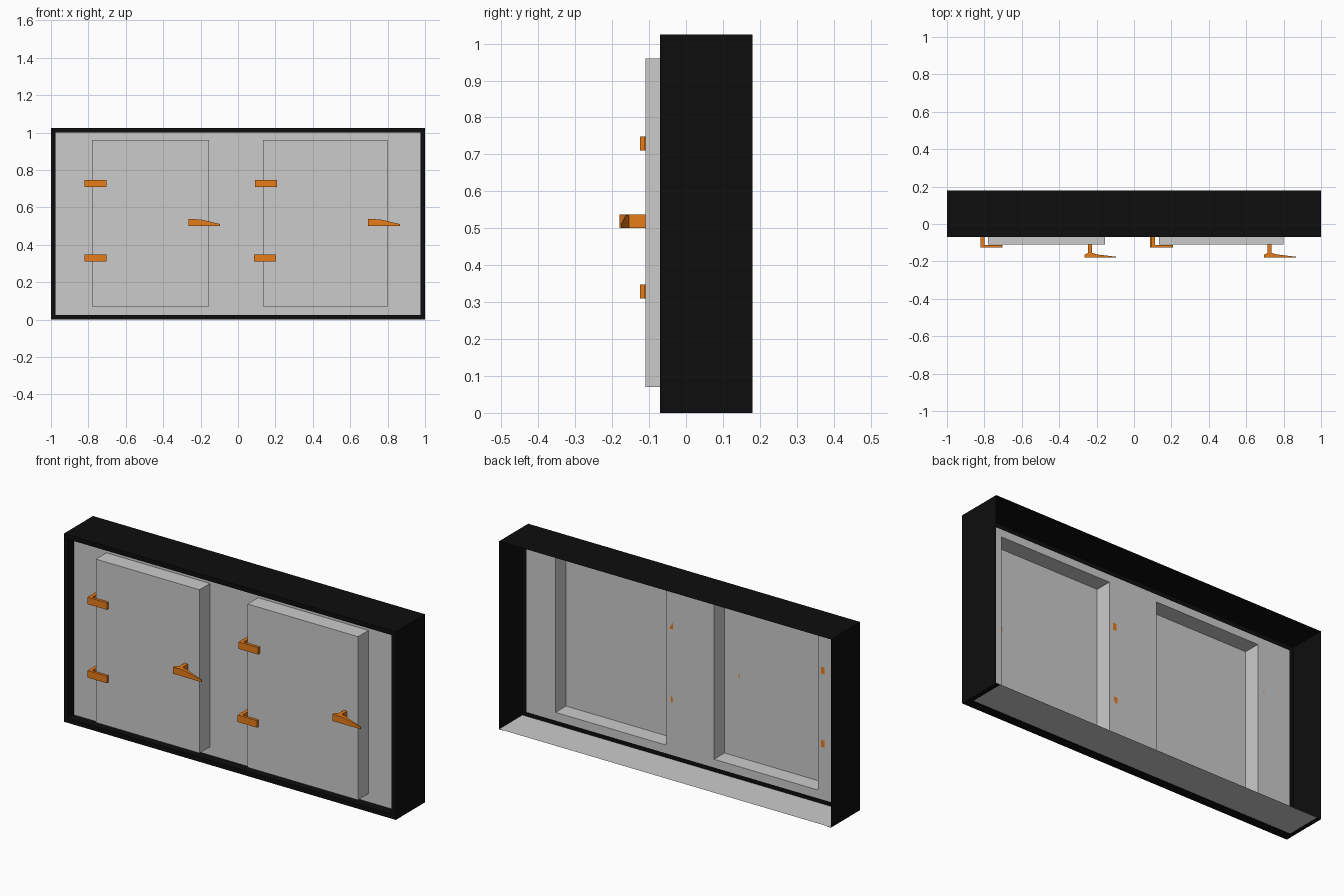
import bpy, bmesh

if "Cube" in bpy.data.objects:
    bpy.data.objects.remove(bpy.data.objects["Cube"])


def material(name, color):
    m = bpy.data.materials.new(name)
    m.diffuse_color = color
    m.use_nodes = True
    m.node_tree.nodes["Principled BSDF"].inputs["Base Color"].default_value = m.diffuse_color
    return m


BLACK = material("black_paint", (0.004, 0.004, 0.004, 1))
ORANGE = material("orange_metal", (0.8, 0.2, 0.01, 1))

H = 1.025                                # overall height
RIM = 0.025                              # width of the front rim
FRONT, PANEL, BACK = -0.07, -0.02, 0.18  # depths of rim, panel, open back
DOOR_Y, Z0, Z1 = -0.11, 0.07, 0.96       # door face and door height range
DOORS = [(-0.78, -0.155), (0.135, 0.80)]


def make(name, quads, mat=None):
    bm = bmesh.new()
    for q in quads:
        bm.faces.new([bm.verts.new(p) for p in q])
    bmesh.ops.remove_doubles(bm, verts=bm.verts, dist=1e-5)
    bmesh.ops.recalc_face_normals(bm, faces=bm.faces)
    me = bpy.data.meshes.new(name)
    bm.to_mesh(me)
    bm.free()
    ob = bpy.data.objects.new(name, me)
    bpy.context.collection.objects.link(ob)
    if mat:
        me.materials.append(mat)
    return ob


def rect(x0, x1, z0, z1, y):
    return [(x0, y, z0), (x1, y, z0), (x1, y, z1), (x0, y, z1)]


def bridge(a, b, closed=True):
    n = len(a)
    return [[a[i], a[(i + 1) % n], b[(i + 1) % n], b[i]]
            for i in range(n if closed else n - 1)]


def box(x, y, z):
    a, b = rect(*x, *z, y[0]), rect(*x, *z, y[1])
    return [a, b[::-1]] + bridge(a, b)


# black surround: front rim with depth, thin top and side walls
outer = [rect(-1, 1, 0, H, y) for y in (FRONT, PANEL, BACK)]
inner = [rect(-1 + RIM, 1 - RIM, RIM, H - RIM, y) for y in (FRONT, PANEL)]
make("rim", bridge(outer[0], inner[0]) + bridge(inner[0], inner[1])
     + bridge(inner[1], outer[1]) + bridge(outer[1], outer[0]), BLACK)
make("walls", bridge(outer[1][1:] + outer[1][:1],
                     outer[2][1:] + outer[2][:1], closed=False), BLACK)

# grey floor, with a thin black strip under each side
fz = 0.002
make("floor", [[(-1, PANEL, fz), (1, PANEL, fz), (1, BACK, fz), (-1, BACK, fz)]])
for s in (-1, 1):
    make("floor_edge", [[(s, PANEL, 0), (s * (1 - RIM), PANEL, 0),
                         (s * (1 - RIM), BACK, 0), (s, BACK, 0)]], BLACK)

# front panel with both doors pushed forward as hollow trays
xs = [-1 + RIM, *DOORS[0], *DOORS[1], 1 - RIM]
zs = [RIM, Z0, Z1, H - RIM]
quads = []
for i in range(5):
    for j in range(3):
        cell = rect(xs[i], xs[i + 1], zs[j], zs[j + 1], PANEL)
        if j == 1 and i in (1, 3):
            face = rect(xs[i], xs[i + 1], zs[j], zs[j + 1], DOOR_Y)
            quads += [face] + bridge(face, cell)
        else:
            quads.append(cell)
make("door_panel", quads)

# L-shaped hinges: post from the panel plus plate over the door
for x, z in [(-0.82, 0.31), (-0.82, 0.71), (0.085, 0.31), (0.092, 0.71)]:
    foot = [(x, PANEL), (x, -0.125), (x + 0.117, -0.125), (x + 0.117, -0.111),
            (x + 0.02, -0.111), (x + 0.02, PANEL)]
    lo = [(a, b, z) for a, b in foot]
    hi = [(a, b, z + 0.038) for a, b in foot]
    make("hinge", [lo, hi] + bridge(lo, hi), ORANGE)

# handles: lever tapering to its tip, on a short stem
LEVER = [(0, -0.165, 0.537), (0.02, -0.155, 0.537), (0.04, -0.155, 0.537),
         (0.07, -0.163, 0.535), (0.17, -0.175, 0.511)]
for x in (-0.265, 0.695):
    rings = [[(x + dx, -0.18, 0.5), (x + dx, y, 0.5), (x + dx, y, z),
              (x + dx, -0.18, z)] for dx, y, z in LEVER]
    quads = [rings[0], rings[-1]]
    for a, b in zip(rings, rings[1:]):
        quads += bridge(a, b)
    make("handle_lever", quads, ORANGE)
    make("handle_stem", box((x + 0.02, x + 0.04), (-0.156, DOOR_Y),
                            (0.5, 0.537)), ORANGE)
